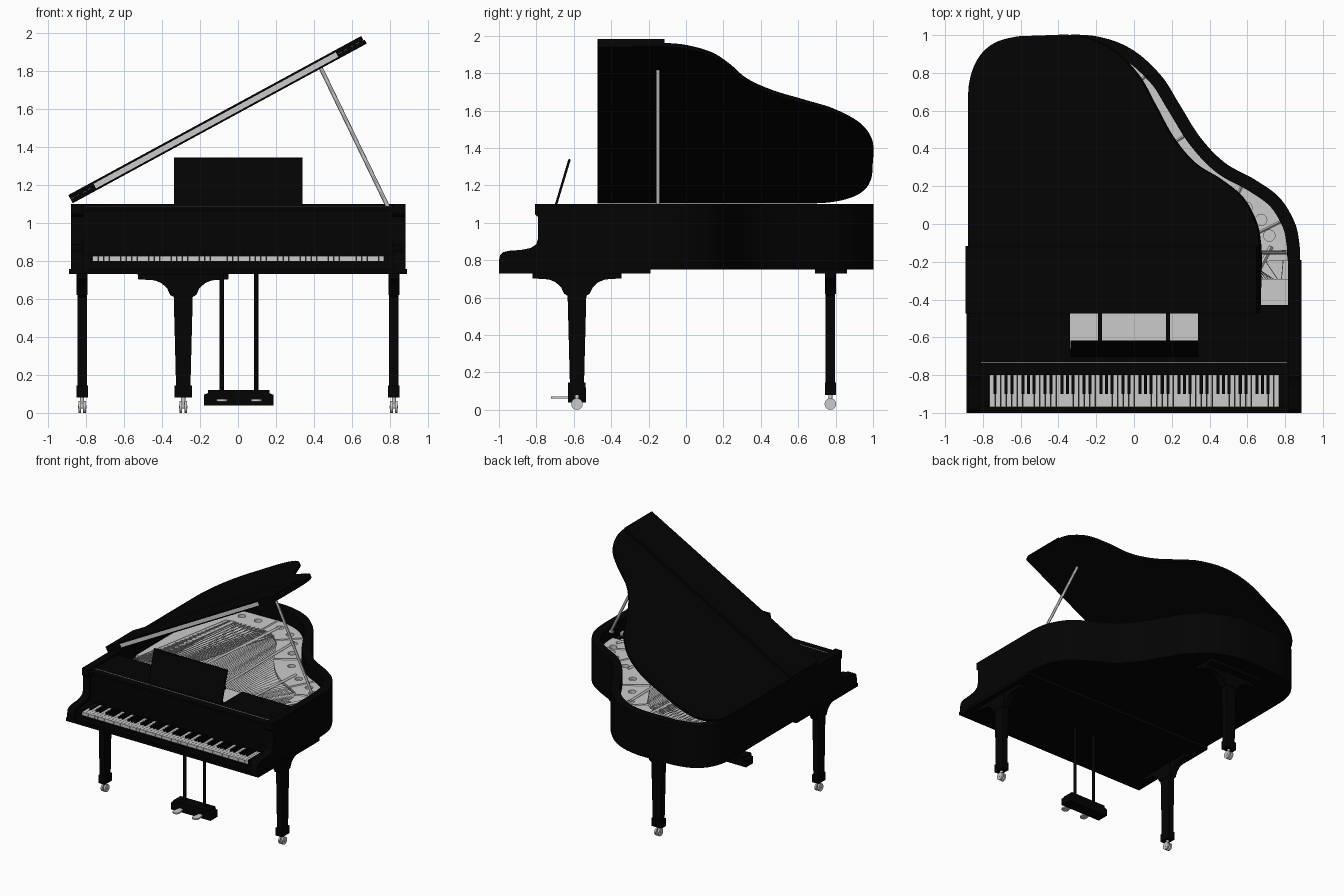
import bpy, bmesh, math
from mathutils import Vector, Matrix

if "Cube" in bpy.data.objects:
    bpy.data.objects.remove(bpy.data.objects["Cube"])

black = bpy.data.materials.new("black_lacquer")
black.diffuse_color = (0.001, 0.001, 0.001, 1)
black.use_nodes = True
black.node_tree.nodes["Principled BSDF"].inputs["Base Color"].default_value = black.diffuse_color


def finish(name, bm, mat=None):
    bmesh.ops.recalc_face_normals(bm, faces=bm.faces)
    me = bpy.data.meshes.new(name)
    bm.to_mesh(me)
    bm.free()
    if mat:
        me.materials.append(mat)
    ob = bpy.data.objects.new(name, me)
    bpy.context.collection.objects.link(ob)
    return ob


def add_box(bm, x0, x1, y0, y1, z0, z1):
    m = Matrix.Translation(((x0 + x1) / 2, (y0 + y1) / 2, (z0 + z1) / 2)) @ Matrix.Diagonal((x1 - x0, y1 - y0, z1 - z0, 1))
    bmesh.ops.create_cube(bm, size=1, matrix=m)


def boxes(name, dims, mat=None):
    bm = bmesh.new()
    for d in dims:
        add_box(bm, *d)
    return finish(name, bm, mat)


def add_cyl(bm, centre, r, depth, axis='Z', seg=24):
    rot = Matrix.Rotation(math.pi / 2, 4, 'Y') if axis == 'X' else Matrix()
    bmesh.ops.create_cone(bm, cap_ends=True, segments=seg, radius1=r, radius2=r, depth=depth,
                          matrix=Matrix.Translation(centre) @ rot)


def add_beam(bm, p, q, w, seg=4):
    p, q = Vector(p), Vector(q)
    m = Matrix.Translation((p + q) / 2) @ (q - p).to_track_quat('Z', 'Y').to_matrix().to_4x4()
    bmesh.ops.create_cone(bm, cap_ends=True, segments=seg, radius1=w, radius2=w, depth=(q - p).length, matrix=m)


def prism(name, pts, axis, lo, hi, mat=None):
    place = {'X': lambda a, b: (lo, a, b), 'Y': lambda a, b: (a, lo, b), 'Z': lambda a, b: (a, b, lo)}[axis]
    step = {'X': (hi - lo, 0, 0), 'Y': (0, hi - lo, 0), 'Z': (0, 0, hi - lo)}[axis]
    bm = bmesh.new()
    f = bm.faces.new([bm.verts.new(place(*p)) for p in pts])
    ext = bmesh.ops.extrude_face_region(bm, geom=[f], use_keep_orig=True)
    bmesh.ops.translate(bm, vec=step, verts=[v for v in ext['geom'] if isinstance(v, bmesh.types.BMVert)])
    return finish(name, bm, mat)


def spline(ctrl, n=8):
    c = [Vector(p) for p in ctrl]
    c = [2 * c[0] - c[1]] + c + [2 * c[-1] - c[-2]]
    out = []
    for a, b, d, e in zip(c, c[1:], c[2:], c[3:]):
        for i in range(n):
            t = i / n
            out.append(0.5 * (2 * b + (d - a) * t + (2 * a - 5 * b + 4 * d - e) * t**2 + (3 * b - a - 3 * d + e) * t**3))
    return out + [c[-2]]


# plan outline of the curved case, right side round the tail to the left side
path = spline([(.88, -.19), (.875, -.1), (.85, .01), (.77, .14), (.64, .235), (.48, .325), (.35, .46), (.24, .635),
               (.14, .79), (-.02, .93), (-.22, .997), (-.47, .997), (-.6, .99), (-.725, .955), (-.815, .88),
               (-.868, .76), (-.878, .6), (-.878, .2), (-.878, -.19)])


def offset(d):
    out = []
    for i, p in enumerate(path):
        t = (path[min(i + 1, len(path) - 1)] - path[max(i - 1, 0)]).normalized()
        out.append(p + d * Vector((-t.y, t.x)))
    return out


def ring(name, d0, d1, z0, z1, mat=None):
    return prism(name, offset(d0) + offset(d1)[::-1], 'Z', z0, z1, mat)


# case: curved rim, scrolled arms, key bed, underside
ring("curved_rim", 0, .068, .751, 1.10, black)
arm = [(-.19, .751), (-.19, 1.10), (-.807, 1.10), (-.807, 1.045), (-.79, 1.03), (-.79, .92), (-.80, .885),
       (-.83, .865), (-.88, .855), (-.95, .85), (-.98, .842), (-.995, .825), (-1, .80), (-1, .751)]
for side, x in (("left", -.878), ("right", .815)):
    prism(side + "_arm", arm, 'X', x, x + .063 + .002 * (x > 0), black)
boxes("key_bed", [(-.888, .888, -1, -.19, .73, .757)], black)
prism("underside", offset(.06), 'Z', .755, .77, black)
boxes("key_slip_and_blocks", [(-.82, .82, -.99, -.97, .755, .80), (-.82, -.77, -.97, -.78, .755, .835),
                              (.77, .82, -.97, -.78, .755, .835)], black)

# fallboard and top deck with opening behind the music desk
boxes("fallboard", [(-.82, .82, -.785, -.765, .757, 1.075)], black)
boxes("top_deck", [(-.82, -.34, -.80, -.43, 1.065, 1.085), (.34, .82, -.80, -.43, 1.065, 1.085),
                   (-.34, .34, -.80, -.66, 1.065, 1.085),
                   (-.19, -.17, -.66, -.43, 1.065, 1.085), (.17, .19, -.66, -.43, 1.065, 1.085)], black)
boxes("deck_hinge", [(-.81, .81, -.737, -.732, 1.08, 1.088)])
prism("music_desk", [(-.705, 1.085), (-.692, 1.085), (-.617, 1.335), (-.622, 1.342), (-.630, 1.337)],
      'X', -.337, .34, black)

# keyboard
kw = 1.534 / 52
white, sharp = [], []
for i in range(52):
    x = -.765 + i * kw
    white.append((x + .001, x + kw - .001, -.968, -.785, .79, .824))
    if i % 7 not in (1, 4) and i < 51:
        sharp.append((x + kw - .008, x + kw + .008, -.90, -.785, .81, .838))
boxes("white_keys", white)
boxes("black_keys", sharp, black)

# interior: soundboard, pin block, iron plate with holes, struts
prism("soundboard", offset(.06), 'Z', .92, .935)
boxes("pin_block", [(-.818, .818, -.76, -.29, .97, .995), (-.818, .818, -.545, -.535, .99, 1.0)])
boxes("front_soundboard", [(-.818, .818, -.32, -.18, .92, .935)])
plate = ring("iron_plate", .06, .28, .965, .99)
mid, inner = offset(.15), offset(.28)
bm = bmesh.new()
for i in range(14, 96, 8):
    add_cyl(bm, (mid[i].x, mid[i].y, .98), .03, .2)
cutter = finish("plate_hole_cutter", bm)
cutter.hide_render = True
cutter.hide_viewport = True
cut = plate.modifiers.new("holes", 'BOOLEAN')
cut.object = cutter
cut.operation = 'DIFFERENCE'
bm = bmesh.new()
for x, i in ((.62, 8), (.36, 40), (.05, 62), (-.3, 78)):
    add_beam(bm, (x, -.32, 1.0), (mid[i].x, mid[i].y, .996), .012)
outer = offset(.07)
for i in range(18, 96, 16):
    add_beam(bm, (outer[i].x, outer[i].y, .99), (inner[i].x, inner[i].y, .99), .007)
finish("plate_struts", bm)

# strings: treble fan, and bass crossing above
ends = [Vector((.79, -.19)), Vector((.70, -.17))] + inner[:108]


def along(t):
    f = t * (len(ends) - 1)
    i = min(int(f), len(ends) - 2)
    return ends[i].lerp(ends[i + 1], f - i)


bm = bmesh.new()
for k in range(80):
    t = k / 79
    e = along(t * .85)
    add_beam(bm, (.78 - 1.2 * t, -.30, .988), (e.x, e.y, .982), .0022, 3)
for k in range(26):
    t = k / 25
    e = along(.66 + .3 * t)
    add_beam(bm, (-.42 - .36 * t, -.30, .999), (e.x, e.y, .997), .004, 4)
finish("strings", bm)

# open lid: main panel, folded front flap, hinge strip
hx, tilt = -.875, math.radians(-28.5)
lid_pts = [(.872, -.474)] + list(path) + [(-.88, -.474)]
lid = prism("main_lid", [(p[0] - hx, p[1]) for p in lid_pts], 'Z', 0, .024, black)
flap = boxes("folded_lid_flap", [(-.005, 1.748, -.474, -.116, .0245, .049)], black)
hinge = boxes("lid_hinge", [(.14, 1.59, -.4745, -.470, .010, .038)])
for ob in (lid, flap, hinge):
    ob.location = (-.865, 0, 1.105)
    ob.rotation_euler = (0, tilt, 0)
bm = bmesh.new()
add_beam(bm, (.80, -.15, 1.06), (.43, -.15, 1.825), .011, 12)
add_beam(bm, (.78, -.15, 1.06), (.83, -.15, 1.06), .012, 12)
finish("lid_prop", bm)

# legs with flared brackets and twin-wheel casters
half = [(.237, .732), (.237, .703), (.15, .697), (.115, .683), (.085, .655), (.068, .62), (.05, .61),
        (.038, .145), (.046, .14), (.046, .08)]
leg_profile = half + [(-a, z) for a, z in reversed(half)]
for name, x, y, turn in (("front_left", -.82, -.583, 0), ("front_right", .82, -.583, 0), ("rear", -.288, .772, 1)):
    leg = prism(name + "_leg", leg_profile, 'X', -.025, .025, black)
    trim = boxes(name + "_leg_trim", [(-.030, .030, -.047, .047, .08, .145),
                                      (-.029, .029, -.066, .066, .62, .735)], black)
    for ob in (leg, trim):
        ob.location = (x, y, 0)
        ob.rotation_euler = (0, 0, turn * math.pi / 2)
    bm = bmesh.new()
    for dx in (-.013, .013):
        add_cyl(bm, (x + dx, y, .031), .031, .014, 'X')
    add_cyl(bm, (x, y, .055), .011, .06)
    add_cyl(bm, (x, y, .03), .008, .044, 'X')
    finish(name + "_caster", bm)
boxes("rear_leg_mount", [(-.53, -.05, .69, .86, .728, .757)], black)

# pedal lyre
prism("pedal_box", [(-.18, .04), (.187, .04), (.187, .095), (.165, .104), (.165, .12), (-.158, .12), (-.158, .104),
                    (-.18, .095)], 'Y', -.63, -.535, black)
bm = bmesh.new()
for x in (-.086, .095):
    add_cyl(bm, (x, -.58, .425), .012, .63)
finish("lyre_rods", bm, black)
for side, x in (("left", -.084), ("right", .097)):
    tip = [(x + .028 * math.cos(a), -.695 + .026 * math.sin(a)) for a in [math.pi * (1 + k / 12) for k in range(13)]]
    prism(side + "_pedal", tip + [(x + .016, -.62), (x - .016, -.62)], 'Z', .06, .072)

# smooth the curved surfaces while keeping hard edges
for ob in bpy.context.collection.objects:
    ob.select_set(not ob.hide_viewport)
bpy.context.view_layer.objects.active = lid
bpy.ops.object.shade_smooth_by_angle(angle=math.radians(30))
